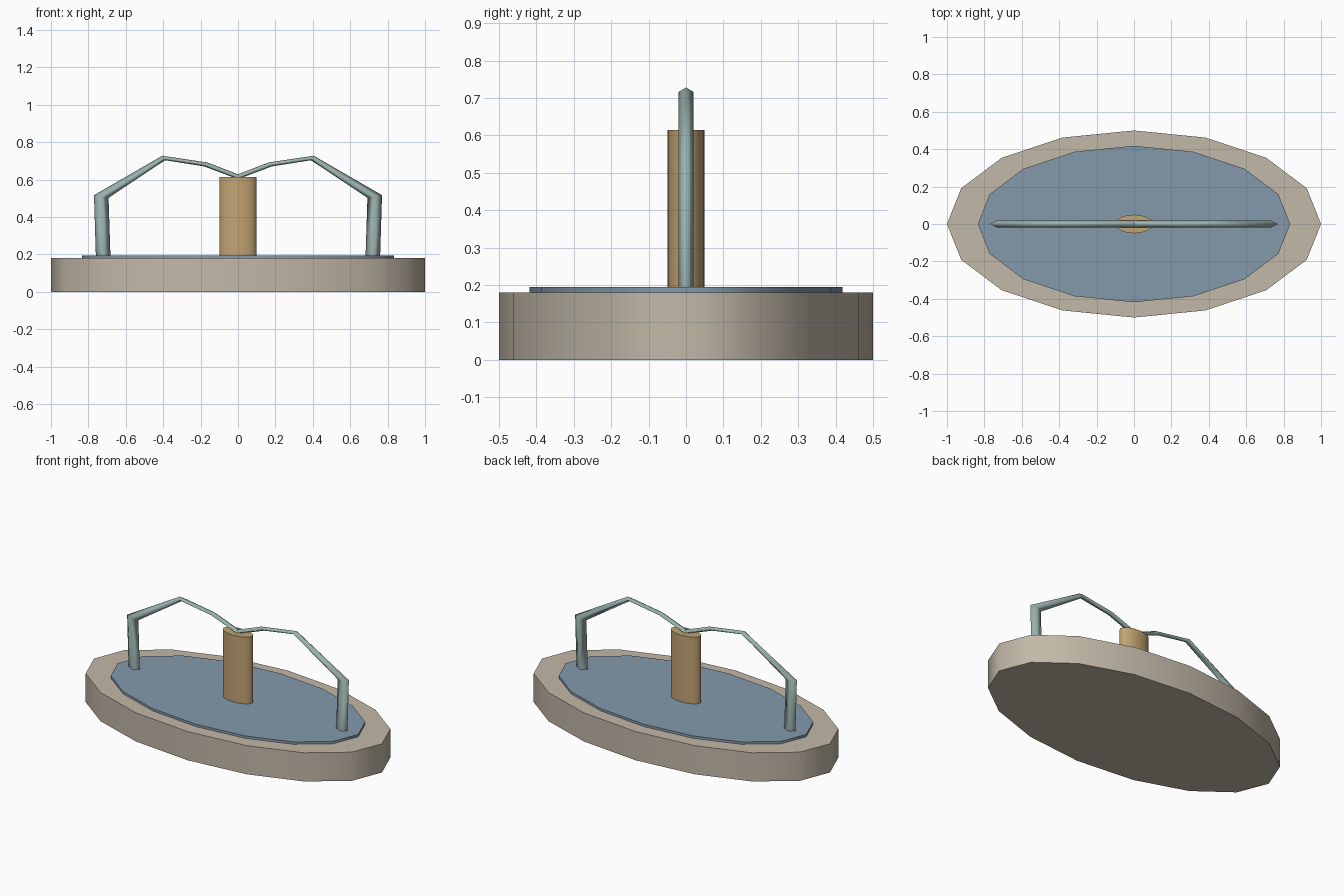
import bpy, bmesh, math

if "Cube" in bpy.data.objects:
    bpy.data.objects.remove(bpy.data.objects["Cube"])

SIDES = 16


def material(name, rgb):
    m = bpy.data.materials.new(name)
    m.diffuse_color = (*rgb, 1.0)
    m.use_nodes = True
    m.node_tree.nodes["Principled BSDF"].inputs["Base Color"].default_value = m.diffuse_color
    return m


stone = material("pale_stone", (0.54, 0.48, 0.39))
blue = material("water_blue", (0.23, 0.32, 0.41))
tan = material("warm_tan", (0.54, 0.37, 0.17))
jet = material("pale_teal", (0.33, 0.45, 0.43))


def elliptic_drum(name, rx, ry, z0, z1, mat):
    """Upright cylinder with an elliptical footprint."""
    bpy.ops.mesh.primitive_cylinder_add(vertices=SIDES, radius=1, depth=1,
                                        location=(0, 0, (z0 + z1) / 2))
    ob = bpy.context.object
    ob.name = name
    ob.scale = (rx, ry, z1 - z0)
    bpy.ops.object.transform_apply(location=True, rotation=False, scale=True)
    ob.data.materials.append(mat)
    bpy.ops.object.shade_smooth_by_angle(angle=math.radians(50))
    return ob


def spout(name, rings, side, half_width, mat):
    """Four-sided tube lofted through (outer, inner) pairs in the xz plane."""
    bm = bmesh.new()
    loops = []
    for (xo, zo), (xi, zi) in rings:
        xc, zc = (xo + xi) / 2, (zo + zi) / 2
        loops.append([bm.verts.new((side * x, y, z)) for x, y, z in (
            (xo, 0, zo), (xc, half_width, zc), (xi, 0, zi), (xc, -half_width, zc))])
    for a, b in zip(loops, loops[1:]):
        for i in range(4):
            j = (i + 1) % 4
            bm.faces.new((a[i], a[j], b[j], b[i])).smooth = True
    # flat end caps
    bm.faces.new(loops[0])
    bm.faces.new(loops[-1])
    bmesh.ops.recalc_face_normals(bm, faces=bm.faces)
    mesh = bpy.data.meshes.new(name)
    bm.to_mesh(mesh)
    bm.free()
    mesh.materials.append(mat)
    ob = bpy.data.objects.new(name, mesh)
    bpy.context.collection.objects.link(ob)
    return ob


# basin, pool surface and central post
elliptic_drum("basin", 1.0, 0.5, 0.0, 0.18, stone)
elliptic_drum("pool_surface", 0.835, 0.418, 0.18, 0.195, blue)
elliptic_drum("post", 0.1, 0.05, 0.195, 0.614, tan)

# arching spouts: foot, elbow, crest, bend, tip
RINGS = [
    ((0.76, 0.193), (0.682, 0.193)),
    ((0.77, 0.517), (0.692, 0.503)),
    ((0.405, 0.728), (0.39, 0.704)),
    ((0.164, 0.692), (0.182, 0.671)),
    ((-0.008, 0.626), (0.008, 0.606)),
]
spout("right_spout", RINGS, 1, 0.02, jet)
spout("left_spout", RINGS, -1, 0.02, jet)
